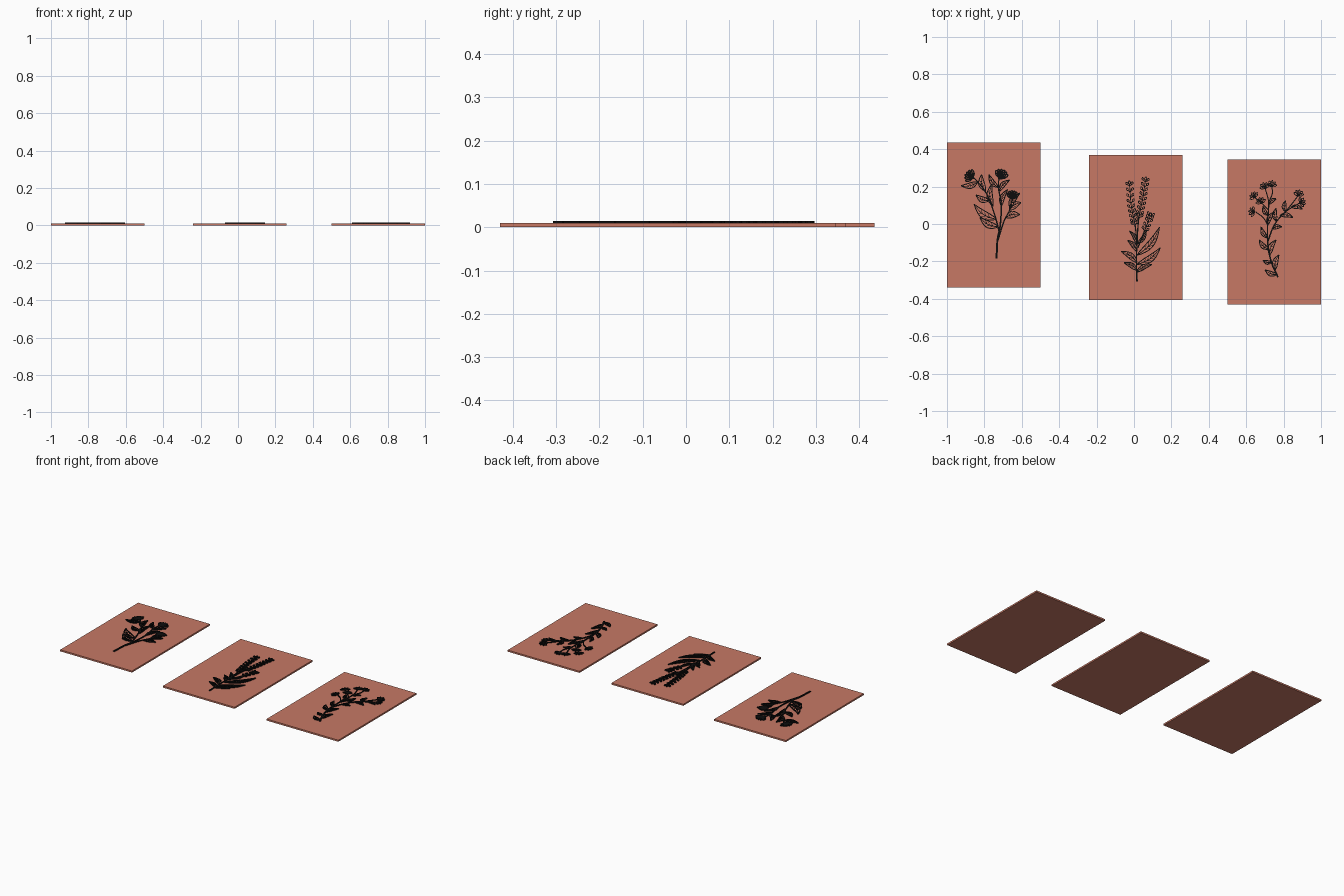
import bpy, bmesh
from math import sin, cos, pi, radians
from mathutils import Vector

if "Cube" in bpy.data.objects:
    bpy.data.objects.remove(bpy.data.objects["Cube"])

PLATE_TOP, ART_TOP = 0.010, 0.0145


def material(name, rgb):
    m = bpy.data.materials.new(name)
    m.diffuse_color = (*rgb, 1)
    m.use_nodes = True
    m.node_tree.nodes["Principled BSDF"].inputs["Base Color"].default_value = m.diffuse_color
    return m


CLAY = material("terracotta", (0.57, 0.19, 0.13))
INK = material("black_line", (0.004, 0.004, 0.004))


def plate(name, x0, x1, y0, y1):
    bpy.ops.mesh.primitive_cube_add(size=1, location=((x0 + x1) / 2, (y0 + y1) / 2, PLATE_TOP / 2))
    ob = bpy.context.object
    ob.name = name
    ob.scale = (x1 - x0, y1 - y0, PLATE_TOP)
    ob.data.materials.append(CLAY)


def smooth(pts, n=5):
    """Catmull-Rom curve through the points."""
    p = [Vector(q) for q in pts]
    p = [2 * p[0] - p[1]] + p + [2 * p[-1] - p[-2]]
    out = []
    for a, b, c, d in zip(p, p[1:], p[2:], p[3:]):
        for i in range(n):
            t = i / n
            out.append(0.5 * (2 * b + (c - a) * t + (2 * a - 5 * b + 4 * c - d) * t * t
                              + (3 * b - a - 3 * c + d) * t ** 3))
    return out + [p[-2]]


class Sprig:
    """Raised line drawing; coordinates in hundredths from the foot of the stem."""

    def __init__(self, name, foot):
        self.name, self.foot, self.bm = name, foot, bmesh.new()

    def line(self, pts, w0=0.55, w1=None):
        w1 = w0 if w1 is None else w1
        pts = [Vector(p) for p in pts]
        rings = []
        for i, p in enumerate(pts):
            d = (pts[min(i + 1, len(pts) - 1)] - pts[max(i - 1, 0)]).normalized()
            side = Vector((-d.y, d.x)) * (w0 + (w1 - w0) * i / (len(pts) - 1)) / 2
            ring = []
            for q, z in ((p + side, 0.009), (p - side, 0.009), (p - side, ART_TOP), (p + side, ART_TOP)):
                ring.append(self.bm.verts.new((self.foot[0] + q.x / 100, self.foot[1] + q.y / 100, z)))
            rings.append(ring)
        for a, b in zip(rings, rings[1:]):
            for k in range(4):
                self.bm.faces.new((a[k], a[(k + 1) % 4], b[(k + 1) % 4], b[k]))
        self.bm.faces.new(rings[0][::-1])
        self.bm.faces.new(rings[-1])

    def stem(self, pts, w0=0.8, w1=0.5):
        self.line(smooth(pts), w0, w1)

    def leaf(self, base, tip, width, veins=3, bend=0.12, w=0.5):
        base, tip = Vector(base), Vector(tip)
        ax = tip - base
        nrm = Vector((-ax.y, ax.x)).normalized()

        def at(t, s):
            half = width / 2 * sin(pi * t ** 0.85)
            return base + ax * t + nrm * (s * half + bend * ax.length * sin(pi * t))
        for s in (-1, 1):
            self.line([at(i / 10, s) for i in range(11)], w)
        if veins:
            self.line([at(i / 10, 0) for i in range(10)], w, 0.25)
            for i in range(veins):
                t = 0.25 + 0.45 * i / veins
                for s in (-1, 1):
                    self.line([at(t, 0), at(t + 0.13, 0.75 * s)], 0.3, 0.2)

    def fan(self, c, size, aim, petals=5, spread=130, w=0.5):
        """Blossom: petals fanned about the aim angle on a small cup."""
        for i in range(petals):
            a = radians(aim + spread * (i / (petals - 1) - 0.5))
            d = Vector((cos(a), sin(a))) * size
            self.leaf(c, Vector(c) + d, size * 0.5, 0, 0, w)
        self.disc(c, size * 0.25)

    def disc(self, c, r):
        self.line([(c[0] - r, c[1]), (c[0] - r * .5, c[1]), (c[0] + r * .5, c[1]), (c[0] + r, c[1])], 2 * r)

    def buds(self, pts, count, size):
        """Alternating bud pairs along a flower spike."""
        path = smooth(pts, 12)
        for i in range(count):
            k = int((len(path) - 2) * i / (count - 1))
            p, d = path[k], (path[k + 1] - path[k]).normalized()
            n = Vector((-d.y, d.x))
            for s in (-1, 1):
                q = p + (d * 0.7 + n * s) * size * 0.55
                self.line([p, q], 0.45)
                self.leaf(q, q + (d + n * s * 0.5) * size * 0.8, size * 0.55, 0, 0, 0.42)
        self.leaf(path[-1], path[-1] + d * size, size * 0.6, 0, 0, 0.45)

    def finish(self):
        bmesh.ops.recalc_face_normals(self.bm, faces=self.bm.faces)
        me = bpy.data.meshes.new(self.name)
        self.bm.to_mesh(me)
        self.bm.free()
        me.materials.append(INK)
        bpy.context.collection.objects.link(bpy.data.objects.new(self.name, me))


# Three plates
plate("left_plate", -1.0, -0.5, -0.34, 0.435)
plate("middle_plate", -0.24, 0.26, -0.405, 0.37)
plate("right_plate", 0.5, 1.0, -0.43, 0.345)

# Left sprig: branching stem, broad leaves, three dark blossoms
s = Sprig("left_flower_sprig", (-0.735, -0.185))
s.stem([(0, 0), (0.5, 10), (2, 18), (2.5, 29), (1, 38), (1.5, 44)], 1.1)
s.stem([(0.8, 10), (4, 20), (7, 26), (8.5, 33)])
s.stem([(1.5, 14), (-1, 23.5), (-5, 34), (-10, 41), (-13, 44)])
for base, tip, w in [((0, 21), (-12, 29), 4), ((1, 17), (-9, 22), 3.5), ((-4, 31), (-11, 34), 3),
                     ((-6, 36), (-8, 45), 3.2), ((-2, 28), (-2.5, 40), 3), ((-10, 41), (-19, 39), 3),
                     ((2.5, 28), (6, 37), 2.5), ((1.5, 36), (7, 42), 2.5), ((5, 22), (12.5, 23.5), 3.5),
                     ((7, 26), (13, 30), 3.5), ((7, 27), (12.5, 35), 3), ((1, 38), (-4, 45), 2.5)]:
    s.leaf(base, tip, w)
s.fan((2, 43.5), 4.5, 70, 6, 110, 0.7)
s.fan((8.5, 32.5), 4, 85, 6, 110, 0.7)
s.fan((-13, 43.5), 4.2, 150, 6, 120, 0.7)
s.finish()

# Middle sprig: bud spikes above long pointed leaves
s = Sprig("middle_bud_sprig", (0.016, -0.307))
spikes = [([(0, 20), (-1, 30), (-3, 40), (-4, 52)], 9),
          ([(0, 22), (1, 34), (3, 44), (4.5, 54)], 9),
          ([(0.5, 18), (4, 27), (6, 32), (7, 35)], 5)]
s.stem([(0, 0), (-0.3, 10), (0, 22)], 0.9)
for pts, n in spikes:
    s.stem(pts, 0.7, 0.4)
    s.buds(pts[1:], n, 1.9)
for base, tip, w, b in [((0, 6), (-7, 10), 2.5, -.1), ((0, 10), (-8.5, 16), 3, -.1), ((0, 16), (-5, 22), 2.5, -.1),
                        ((0, 20), (-4, 27), 2, -.1), ((0, 5), (8, 9), 2.5, .1), ((0, 9), (12.5, 18), 3.5, -.1),
                        ((0, 14), (12, 29), 3.5, -.1), ((0, 20), (5, 27), 2, -.1)]:
    s.leaf(base, tip, w, 4, b)
s.finish()

# Right sprig: curved stem with small leaves and little open flowers
s = Sprig("right_flower_sprig", (0.77, -0.285))
s.stem([(0, 0), (-3.5, 8), (-5.5, 18), (-5.5, 30), (-5, 40), (-7, 48)], 0.9)
s.stem([(-5.5, 19), (-2, 28), (4, 35), (12, 40)])
s.stem([(-5.5, 28), (-8, 32), (-12, 35)], 0.6)
s.stem([(-5.2, 36), (-9, 40), (-13, 43)], 0.6)
s.stem([(4, 35), (8, 40), (11, 44)], 0.6)
s.stem([(-5, 40), (-3, 45), (-3.5, 49)], 0.6)
for base, tip, w in [((-0.5, 1.5), (-7, 4), 2.5), ((-1.5, 4), (0.5, 12), 2.8), ((-3.5, 8), (-8, 9), 2),
                     ((-4.5, 12), (-1, 20), 2.8), ((-5, 15), (-10, 20), 2.5), ((-5.5, 21), (-9, 27), 2.2),
                     ((-5.5, 28), (-2, 35), 2.3), ((-5.3, 33), (-8, 38), 2), ((-3, 26), (2, 27), 2.2),
                     ((-1, 30), (-1, 37), 2.3), ((1, 33), (8, 32), 2.3), ((4, 35), (4, 41), 2.2),
                     ((7, 37.5), (13, 36.5), 2), ((-5, 39), (-1, 42), 2)]:
    s.leaf(base, tip, w, 2)
for c, aim in [((-7, 48), 110), ((-3.5, 49), 80), ((-12.5, 43), 130), ((-13, 35), 170),
               ((11, 44), 80), ((12, 40), 20), ((-9, 40), 110)]:
    s.fan(c, 2.9, aim, 5, 150, 0.42)
s.finish()
